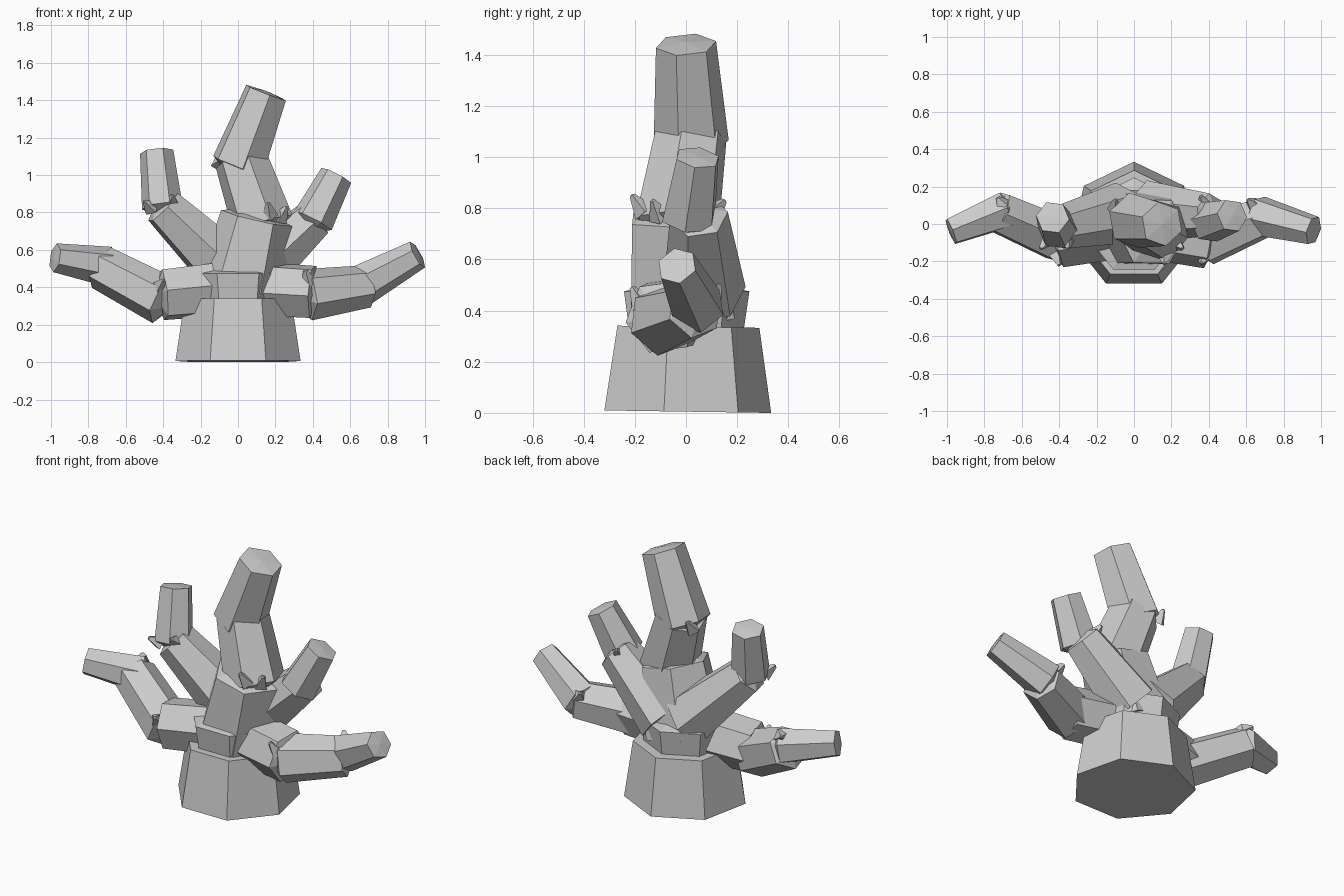
import bpy, bmesh, math
from mathutils import Vector

cube = bpy.data.objects.get("Cube")
if cube:
    bpy.data.objects.remove(cube)

grey = bpy.data.materials.new("plain_grey")
grey.use_nodes = True
colour = (0.6, 0.6, 0.6, 1)
grey.diffuse_color = colour
grey.node_tree.nodes["Principled BSDF"].inputs["Base Color"].default_value = colour


def segment(name, start, end, r1, r2, sides=6, turn=0.0, dome=0.01, heel=0.0):
    """Tapered prism between two points, with a slightly domed tip and pointed heel."""
    a, b = Vector(start), Vector(end)
    axis = (b - a).normalized()
    # cross-section frame: u is as near to the y axis as possible
    u = (Vector((0, 1, 0)) - axis * axis.y).normalized()
    v = axis.cross(u)
    bm = bmesh.new()
    rings = []
    for centre, r in ((a, r1), (b, r2)):
        angles = [turn + math.tau * i / sides for i in range(sides)]
        rings.append([bm.verts.new(centre + r * (u * math.cos(t) + v * math.sin(t)))
                      for t in angles])
    tail, tip = bm.verts.new(a - axis * heel), bm.verts.new(b + axis * dome)
    for i in range(sides):
        j = (i + 1) % sides
        bm.faces.new((rings[0][i], rings[0][j], rings[1][j], rings[1][i]))
        bm.faces.new((rings[1][i], rings[1][j], tip))
        bm.faces.new((rings[0][j], rings[0][i], tail))
    bmesh.ops.recalc_face_normals(bm, faces=bm.faces)
    mesh = bpy.data.meshes.new(name)
    bm.to_mesh(mesh)
    bm.free()
    mesh.materials.append(grey)
    obj = bpy.data.objects.new(name, mesh)
    bpy.context.collection.objects.link(obj)
    return obj


# Stump with seven sides, and the collar above it
segment("stump", (0, -0.01, 0.005), (0, -0.005, 0.337), 0.343, 0.292, sides=7, dome=0, heel=0)
segment("collar", (0, -0.01, 0.32), (0, -0.01, 0.475), 0.235, 0.258, sides=7, dome=0.06)

# Leaning trunk in three lengths
segment("trunk_lower", (0.01, -0.01, 0.38), (0.1, -0.04, 0.77), 0.235, 0.195, turn=0.5, dome=0.05)
segment("trunk_middle", (0.135, -0.035, 0.73), (0.015, 0.02, 1.085), 0.17, 0.145, turn=0.3,
        dome=0.03, heel=0.08)
segment("trunk_upper", (0.0, 0.02, 1.05), (0.15, 0.0, 1.44), 0.15, 0.12, turn=0.2, heel=0.08)

# Branches: a path of joints, each with the radius at the start and end of its length
branches = {
    "right_low_branch": [
        ((0, -0.02, 0.40), (-0.40, -0.09, 0.36), 0.155, 0.145),
        ((-0.40, -0.08, 0.33), (-0.73, 0.065, 0.505), 0.135, 0.12),
        ((-0.69, 0.075, 0.51), (-0.978, -0.04, 0.558), 0.108, 0.078)],
    "left_low_branch": [
        ((0, -0.02, 0.40), (0.40, -0.09, 0.375), 0.155, 0.15),
        ((0.37, -0.095, 0.36), (0.69, 0.035, 0.405), 0.14, 0.115),
        ((0.66, 0.045, 0.41), (0.96, -0.035, 0.575), 0.112, 0.08)],
    "right_high_branch": [
        ((-0.06, 0.06, 0.50), (-0.40, -0.02, 0.83), 0.165, 0.115),
        ((-0.405, -0.03, 0.83), (-0.435, 0.035, 1.125), 0.11, 0.09)],
    "left_high_branch": [
        ((0.08, 0.07, 0.47), (0.41, 0.05, 0.77), 0.165, 0.115),
        ((0.40, 0.01, 0.755), (0.525, 0.045, 0.998), 0.113, 0.09)],
}
for name, lengths in branches.items():
    for n, (a, b, r1, r2) in enumerate(lengths):
        last = n == len(lengths) - 1
        segment(f"{name}_{n + 1}", a, b, r1, r2, turn=0.25 * n + 0.15,
                dome=0.006 if last else 0.05, heel=0.06 if n else 0)

# Small splinters standing out at the joints
splinters = [
    ((-0.46, -0.08, 0.82), (-0.5, -0.13, 0.86)), ((-0.36, -0.08, 0.86), (-0.35, -0.13, 0.89)),
    ((0.17, -0.16, 0.78), (0.16, -0.21, 0.85)), ((0.22, -0.1, 0.76), (0.26, -0.13, 0.83)),
    ((-0.42, -0.16, 0.4), (-0.4, -0.22, 0.44)), ((0.38, -0.17, 0.42), (0.36, -0.21, 0.49)),
    ((-0.1, 0.08, 1.05), (-0.1, 0.13, 1.11)), ((0.38, 0.1, 0.78), (0.36, 0.15, 0.83)),
    ((-0.7, 0.1, 0.58), (-0.73, 0.14, 0.6)), ((0.64, 0.1, 0.46), (0.61, 0.13, 0.5)),
]
for n, (a, b) in enumerate(splinters):
    segment(f"splinter_{n + 1}", a, b, 0.045, 0.012, sides=4, dome=0.005)
